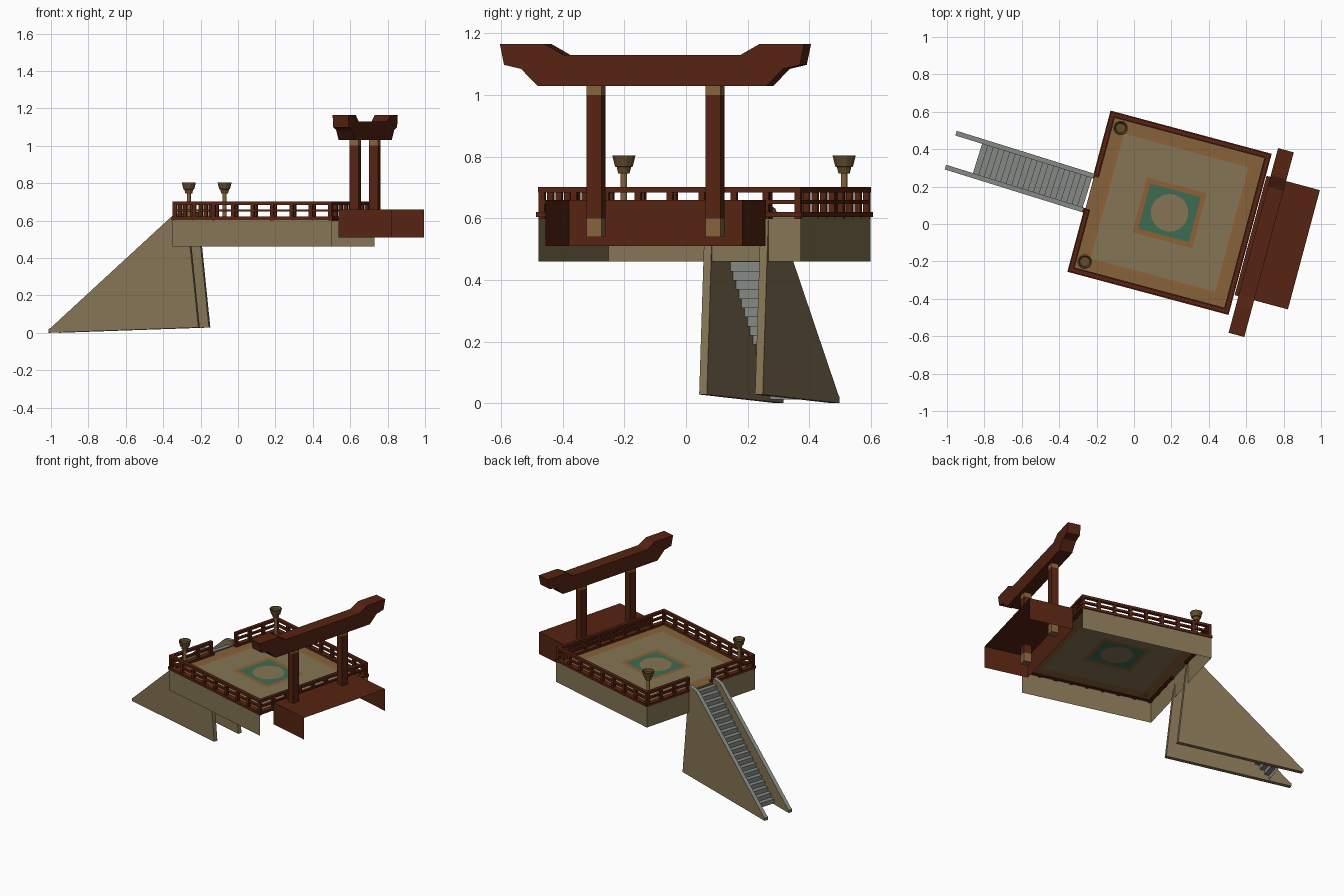
import bpy, bmesh, math
from mathutils import Matrix, Vector

if "Cube" in bpy.data.objects:
    bpy.data.objects.remove(bpy.data.objects["Cube"])

def mat(name, r, g, b):
    m = bpy.data.materials.new(name)
    m.diffuse_color = (r, g, b, 1)
    m.use_nodes = True
    m.node_tree.nodes["Principled BSDF"].inputs["Base Color"].default_value = m.diffuse_color
    return m

BROWN = mat("red_brown_wood", .092, .017, .006)
TAN = mat("tan_stone", .235, .178, .09)
GOLD = mat("golden_wood", .235, .122, .042)
ORANGE = mat("orange_border", .27, .12, .036)
TEAL = mat("teal_tile", .048, .15, .088)
GREY = mat("grey_stone", .235, .25, .228)
OLIVE = mat("olive_bronze", .125, .074, .024)

# Frames: platform (u, v) and stairs (s, n)
DECK = Matrix.Translation((.19, .06, 0)) @ Matrix.Rotation(math.radians(-15), 4, 'Z')
STAIR = Matrix.Translation((-.98, .395, 0)) @ Matrix.Rotation(math.radians(-17.3), 4, 'Z')

def build(name, frame, mats, bm, rule=None, fix=True):
    if fix:
        bmesh.ops.recalc_face_normals(bm, faces=bm.faces)
    bm.normal_update()
    if rule:
        for f in bm.faces:
            f.material_index = rule(f)
    me = bpy.data.meshes.new(name)
    bm.to_mesh(me)
    bm.free()
    me.transform(frame)
    for m in mats:
        me.materials.append(m)
    ob = bpy.data.objects.new(name, me)
    bpy.context.collection.objects.link(ob)
    return ob

def box(bm, x0, x1, y0, y1, z0, z1):
    c = Matrix.Translation(((x0+x1)/2, (y0+y1)/2, (z0+z1)/2))
    s = Matrix.Diagonal((x1-x0, y1-y0, z1-z0, 1))
    bmesh.ops.create_cube(bm, size=1, matrix=c @ s)

def prism(bm, pts, a, b, axis):
    """Extrude a (t, z) outline from a to b along axis 0 (x) or 1 (y)."""
    def loop(k):
        return [bm.verts.new((k, t, z) if axis == 0 else (t, k, z)) for t, z in pts]
    A, B = loop(a), loop(b)
    bm.faces.new(A)
    bm.faces.new(B[::-1])
    for i in range(len(A)):
        j = (i+1) % len(A)
        bm.faces.new((A[i], B[i], B[j], A[j]))

def wall_sheet(bm, path, z0, z1):
    lo = [bm.verts.new((x, y, z0)) for x, y in path]
    hi = [bm.verts.new((x, y, z1)) for x, y in path]
    for i in range(len(path)-1):
        bm.faces.new((lo[i], lo[i+1], hi[i+1], hi[i]))
    return hi

H = .44
# Platform skirt, open below and on the gate side
bm = bmesh.new()
wall_sheet(bm, [(H, H), (-H, H), (-H, -H), (H, -H)], .46, .61)
build("platform_skirt", DECK, [TAN], bm, fix=False)

# Inlaid floor: square rings around a round centre
bm = bmesh.new()
rings = [(.1, .1, True), (.14, .125, False), (.165, .152, False),
         (.345, .345, False), (.365, .365, False), (H, H, False)]
N = 48
prev = None
for k, (hx, hy, round_) in enumerate(rings):
    cur = []
    for i in range(N):
        a = 2*math.pi*(i+.0)/N
        c, s = math.cos(a), math.sin(a)
        r = 1 if round_ else 1/max(abs(c), abs(s))
        cur.append(bm.verts.new((hx*c*r, hy*s*r, .606)))
    if prev is None:
        bm.faces.new(cur).material_index = 0
    else:
        for i in range(N):
            j = (i+1) % N
            f = bm.faces.new((prev[i], cur[i], cur[j], prev[j]))
            f.material_index = (1, 2, 0, 2, 3)[k-1]
    prev = cur
build("inlaid_floor", DECK, [TAN, TEAL, ORANGE, GOLD], bm, fix=False)

# Railing: kerb, two rails and balusters, with a gap for the stairs
bm = bmesh.new()
GAP0, GAP1, R = -.1, .09, .43
def rail_run(x0, y0, x1, y1, n):
    for z0, z1, w in ((.604, .621, .016), (.647, .66, .008), (.684, .701, .011)):
        box(bm, min(x0, x1)-w, max(x0, x1)+w, min(y0, y1)-w, max(y0, y1)+w, z0, z1)
    for i in range(n+1):
        x, y = x0+(x1-x0)*i/n, y0+(y1-y0)*i/n
        box(bm, x-.01, x+.01, y-.01, y+.01, .598, .69)
rail_run(-R, -R, R, -R, 8)
rail_run(-R, R, R, R, 8)
rail_run(R, -R, R, R, 8)
rail_run(-R, -R, -R, GAP0-.01, 3)
rail_run(-R, GAP1+.01, -R, R, 3)
build("railing", DECK, [BROWN], bm)

# Gate base: block open below and on its outer side
bm = bmesh.new()
hi = wall_sheet(bm, [(.745, .325), (.45, .325), (.45, -.335), (.745, -.335)], .51, .66)
bm.faces.new(hi)
build("gate_base", DECK, [BROWN], bm, fix=False)

# Gate posts with golden ends
GU, GV = .513, -.027
for side, label in ((-1, "front"), (1, "back")):
    bm = bmesh.new()
    y = GV + side*.2
    for z0, z1 in ((.54, .6), (.6, 1.0), (1.0, 1.035)):
        box(bm, GU-.025, GU+.025, y-.025, y+.025, z0, z1)
    build("gate_post_" + label, DECK, [BROWN, GOLD], bm,
          lambda f: int(not .6 < f.calc_center_median().z - 0 < 1.0
                        or abs(f.normal.z) > .9))

# Gate lintel with upswept ends
half = [(.385, 1.03), (.44, 1.085), (.497, 1.098), (.511, 1.165), (.36, 1.165), (.297, 1.13)]
outline = [(GV+t, z) for t, z in half] + [(GV-t, z) for t, z in reversed(half)]
bm = bmesh.new()
prism(bm, outline, GU-.042, GU+.045, 0)
build("gate_lintel", DECK, [BROWN], bm)

# Stair side walls with grey copings
profile = [(0, 0), (.838, .028), (.772, .645), (.7, .632), (.012, .027), (0, .02)]
for side, label in ((-1, "front"), (1, "back")):
    bm = bmesh.new()
    prism(bm, profile, side*.082, side*.108, 1)
    build("stair_wall_" + label, STAIR, [TAN, GREY], bm, lambda f: int(f.normal.z > .3))

# Steps: a folded sheet of risers and treads
bm = bmesh.new()
S0, S1, Z0, Z1, n = .15, .765, .012, .606, 20
path = [(S0, Z0)]
for i in range(n):
    z = Z0 + (Z1-Z0)*(i+1)/n
    path += [(S0+(S1-S0)*i/n, z), (S0+(S1-S0)*(i+1)/n, z)]
A = [bm.verts.new((s, -.083, z)) for s, z in path]
B = [bm.verts.new((s, .083, z)) for s, z in path]
for i in range(len(path)-1):
    bm.faces.new((A[i], A[i+1], B[i+1], B[i]))
build("steps", STAIR, [GREY], bm, fix=False)

# Bowl lanterns on poles
lathe = [(.011, .6), (.011, .745), (.019, .745), (.024, .766), (.03, .768),
         (.039, .804), (.033, .804), (.026, .79)]
for side, label in ((-1, "front"), (1, "back")):
    bm = bmesh.new()
    prev = None
    for r, z in lathe:
        cur = [bm.verts.new((-.37+r*math.cos(i*math.pi/6), side*.37+r*math.sin(i*math.pi/6), z))
               for i in range(12)]
        if prev:
            for i in range(12):
                bm.faces.new((prev[i], prev[(i+1) % 12], cur[(i+1) % 12], cur[i]))
        prev = cur
    bm.faces.new(prev)
    build("lantern_" + label, DECK, [OLIVE, GOLD], bm,
          lambda f: int(f.calc_center_median().z < .74))
